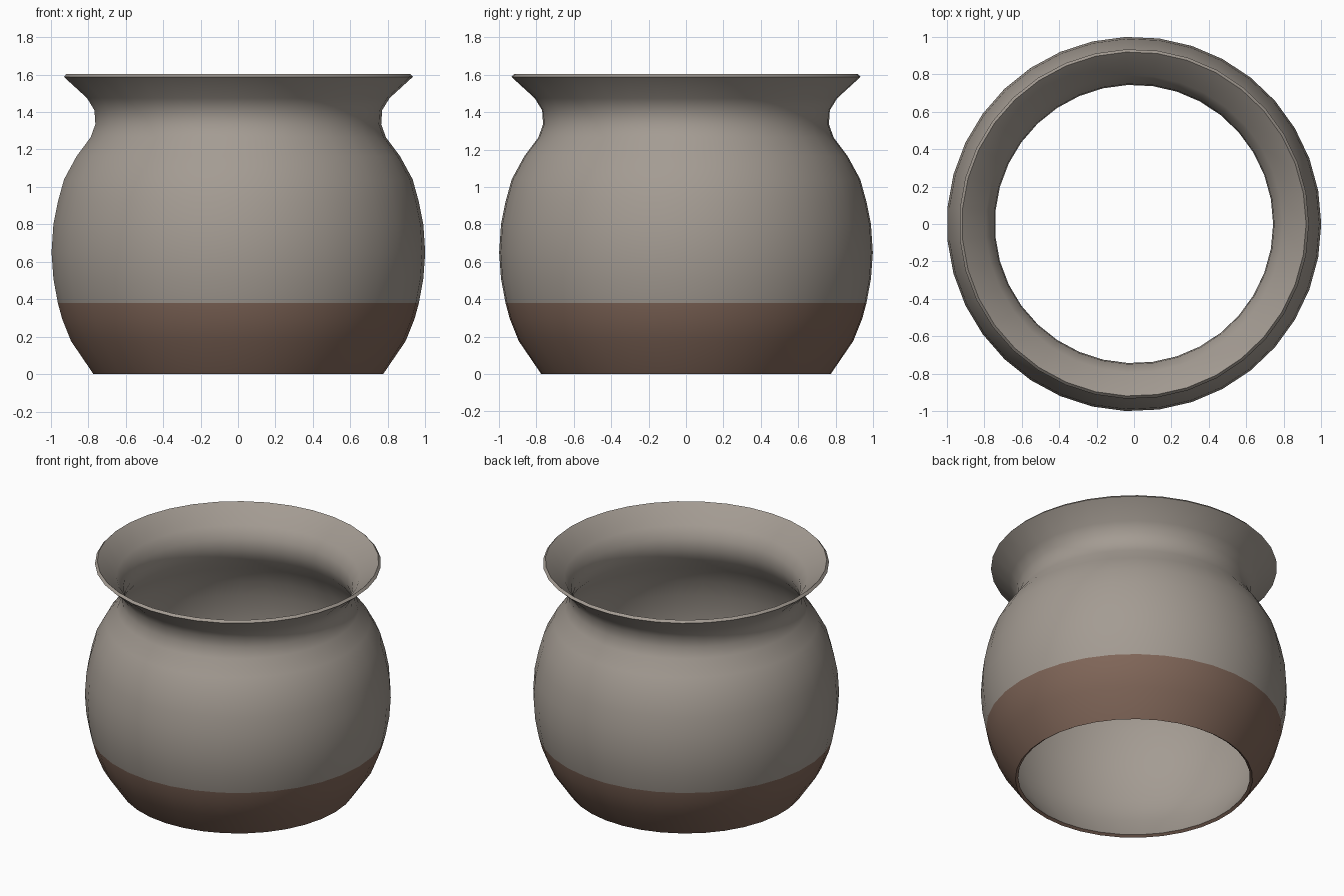
import bpy, bmesh, math
from mathutils import Vector

if "Cube" in bpy.data.objects:
    bpy.data.objects.remove(bpy.data.objects["Cube"])

SIDES = 35
WALL = 0.022
BAND_TOP = 0.38

# Outer profile (radius, height), bottom to rim
outer = [Vector(p) for p in [
    (0.775, 0.0), (0.895, 0.176), (0.943, 0.295), (0.966, BAND_TOP),
    (0.99, 0.51), (1.0, 0.65), (0.99, 0.80), (0.966, 0.92), (0.933, 1.04),
    (0.865, 1.165), (0.79, 1.265), (0.765, 1.335), (0.77, 1.41),
    (0.81, 1.475), (0.934, 1.588)]]

# Inner profile: outer one pushed inward along its normals
inner = []
for i, p in enumerate(outer):
    t = (outer[min(i + 1, len(outer) - 1)] - outer[max(i - 1, 0)]).normalized()
    inner.append(p + Vector((-t.y, t.x)) * WALL)
profile = outer + inner[::-1]
n, m = len(profile), len(outer)


def material(name, rgb):
    mat = bpy.data.materials.new(name)
    mat.diffuse_color = (*rgb, 1)
    mat.use_nodes = True
    mat.node_tree.nodes["Principled BSDF"].inputs["Base Color"].default_value = mat.diffuse_color
    return mat


# Spin the closed profile into the pot
bm = bmesh.new()
rings = []
for s in range(SIDES):
    a = 2 * math.pi * s / SIDES
    rings.append([bm.verts.new((p.x * math.cos(a), p.x * math.sin(a), p.y)) for p in profile])
for s in range(SIDES):
    r0, r1 = rings[s], rings[(s + 1) % SIDES]
    for i in range(n):
        j = (i + 1) % n
        f = bm.faces.new((r0[i], r1[i], r1[j], r0[j]))
        # Brown band: lower outside wall and the bottom edge
        low = i < m - 1 and profile[j].y <= BAND_TOP + 0.001
        f.material_index = 1 if low or i == n - 1 else 0
bmesh.ops.recalc_face_normals(bm, faces=bm.faces)
mesh = bpy.data.meshes.new("pot")
bm.to_mesh(mesh)
bm.free()
mesh.materials.append(material("warm grey clay", (0.37, 0.33, 0.29)))
mesh.materials.append(material("brown base", (0.22, 0.135, 0.10)))

pot = bpy.data.objects.new("pot", mesh)
bpy.context.collection.objects.link(pot)
bpy.context.view_layer.objects.active = pot
pot.select_set(True)
bpy.ops.object.shade_smooth_by_angle(angle=math.radians(40))
